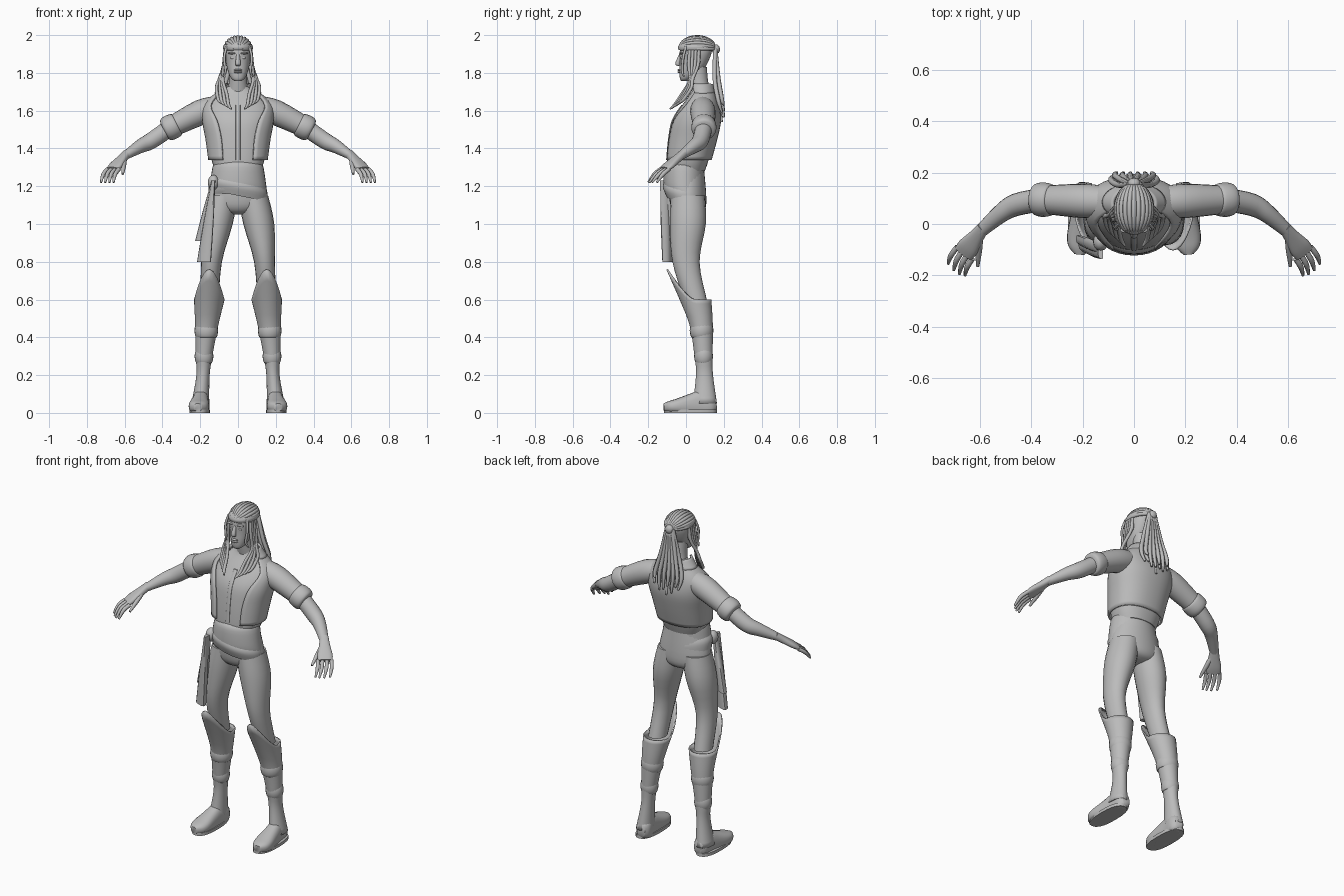
import bpy, bmesh
from math import sin, cos, pi, radians
from mathutils import Vector

old = bpy.data.objects.get("Cube")
if old:
    bpy.data.objects.remove(old, do_unlink=True)

grey = bpy.data.materials.new("plain_grey")
grey.use_nodes = True
colour = (0.5, 0.5, 0.5, 1)
grey.diffuse_color = colour
grey.node_tree.nodes["Principled BSDF"].inputs["Base Color"].default_value = colour

UP = Vector((0, 0, 1))
SIDEWAYS = Vector((1, .2, .1))


def smooth_path(rows, steps):
    """Catmull-Rom interpolation of tuples."""
    out = []
    last = len(rows) - 1
    for i in range(last):
        before, start, end, after = (rows[min(max(i + k, 0), last)] for k in (-1, 0, 1, 2))
        for j in range(steps):
            t = j / steps
            out.append([b + t / 2 * (c - a + t * (2 * a - 5 * b + 4 * c - d + t * (3 * (b - c) + d - a)))
                        for a, b, c, d in zip(before, start, end, after)])
    return out + [list(rows[-1])]


def power(value, exponent):
    return abs(value) ** exponent * (1 if value >= 0 else -1)


def loft(name, rows, sides=20, steps=4, ref=None, square=2, thick=0, mirror=1, shape=None):
    """Skin rings of x, y, z, half width, half depth and front gap; ref turns them along the path."""
    rows = [tuple(row) + (row[3],) * (len(row) == 4) for row in rows]
    rows = smooth_path([row + (0,) * (len(row) == 5) for row in rows], steps)
    gap = any(row[5] for row in rows)
    bm = bmesh.new()
    rings = []
    for i, (x, y, z, width, depth, opening) in enumerate(rows):
        across, front = Vector((1, 0, 0)), Vector((0, -1, 0))
        if ref:
            tangent = Vector(rows[min(i + 1, len(rows) - 1)][:3]) - Vector(rows[max(i - 1, 0)][:3])
            across = tangent.cross(ref).normalized()
            front = across.cross(tangent).normalized()
        ring = []
        for k in range(sides + 1 if gap else sides):
            turn = opening + (2 * pi - 2 * opening) * k / sides
            p = Vector((x, y, z)) + across * (max(width, .001) * power(sin(turn), 2 / square)) \
                + front * (max(depth, .001) * power(cos(turn), 2 / square))
            if shape:
                p = shape(p, turn)
            ring.append(bm.verts.new((p.x * mirror, p.y, max(p.z, 0))))
        rings.append(ring)
    count = len(rings[0])
    for lower, upper in zip(rings, rings[1:]):
        for k in range(sides):
            m = (k + 1) % count
            bm.faces.new((lower[k], lower[m], upper[m], upper[k]))
    if not thick:
        bm.faces.new(rings[0])
        bm.faces.new(rings[-1])
    bmesh.ops.recalc_face_normals(bm, faces=bm.faces)
    mesh = bpy.data.meshes.new(name)
    bm.to_mesh(mesh)
    bm.free()
    ob = bpy.data.objects.new(name, mesh)
    bpy.context.collection.objects.link(ob)
    mesh.materials.append(grey)
    if thick:
        modifier = ob.modifiers.new("thickness", "SOLIDIFY")
        modifier.thickness = thick
        modifier.offset = 0
    bpy.ops.object.select_all(action="DESELECT")
    ob.select_set(True)
    bpy.context.view_layer.objects.active = ob
    bpy.ops.object.shade_smooth_by_angle(angle=radians(50))


def trunk(name, rows, **options):
    """Loft on the centre line from rings of y, z, half width, half depth and gap."""
    loft(name, [(0, *row) for row in rows], sides=32, **options)


def limb(name, points, radii, mirror, **options):
    """Loft along points; each radius is a number or a (width, depth) pair."""
    rows = [(*point, *(r if isinstance(r, tuple) else (r, r))) for point, r in zip(points, radii)]
    loft(name, rows, mirror=mirror, **options)


def lock(name, points, radius=.01, mirror=1):
    """Thin tube that narrows at its last point."""
    radii = [radius] * (len(points) - 1) + [radius / 2]
    limb(name, points, radii, mirror, sides=8, ref=SIDEWAYS)


def ball(name, centre, size, mirror=1):
    """Small ellipsoid."""
    x, y, z = centre
    a, b, c = size
    arcs = [pi * i / 8 for i in range(9)]
    loft(name, [(x, y, z + c * cos(t), a * sin(t), b * sin(t)) for t in arcs], sides=12, steps=1, mirror=mirror)


def boot_rim(p, turn):
    """Pull the front of the boot rim up into a forward point."""
    pull = max(0, cos(turn)) ** 2 * min(max(p.z * 10 - 5, 0), 1)
    return p + pull * Vector((0, -.07, .16))


def slant(p, turn):
    """Drop the left side of the sash fold."""
    return p - UP * p.x / 5


def swing(p, turn):
    """Turn a sash tail around the hip."""
    return Vector((p.x, p.y - (p.x + .17) * .4, p.z))


# Shirt, open vest from the same profile, collar, neck and hips
torso = [(.01, 1.34, .14, .11), (.03, 1.45, .155, .12), (.05, 1.55, .172, .12),
         (.07, 1.63, .165, .09), (.085, 1.7, .09, .055)]
trunk("shirt", [(0, 1.28, .12, .1), *torso, (.08, 1.73, .05, .045)], square=2.3)
trunk("vest", [(y, z, a + .012, b + .01, gap) for (y, z, a, b), gap in zip(torso, (.5, .5, .6, .9, 1.1))],
      square=2.3, thick=.012)
trunk("vest_collar", [(.085, 1.69, .12, .07, 1), (.08, 1.74, .08, .06, .8)], thick=.012)
trunk("shirt_placket", [(y - b, z, .012, .005) for y, z, a, b in torso[:4]])
trunk("neck", [(.085, 1.68, .06, .05), (.07, 1.75, .048, .048), (.06, 1.83, .047, .05)])
trunk("hips", [(0, 1.3, .12, .095), (.01, 1.13, .16, .098), (.015, 1.07, .12, .08), (.015, 1.05, .03, .04)])

# Waist sash, its wrapped fold and knotted tails
trunk("waist_sash", [(0, 1.33, .12, .1), (-.01, 1.3, .135, .106), (-.01, 1.2, .15, .108), (0, 1.16, .155, .1)])
trunk("sash_fold", [(-.01, 1.24, .13, .1), (-.01, 1.2, .155, .113), (0, 1.15, .155, .105)], shape=slant)
ball("sash_knot", (-.13, -.07, 1.22), (.03, .035, .04))
for tag, bottom, spread, y in (("short", .91, -.19, -.08), ("long", .8, -.18, -.1)):
    top = Vector((-.13, y, 1.23))
    drop = Vector((spread, y, bottom)) - top
    limb("sash_tail_" + tag, [top + drop * t for t in (0, .5, 1)],
         [(.01, .02), (.026, .024), (.037, .022)], 1, square=3, sides=12, shape=swing)

arm = [Vector(p) for p in ((.1, .085, 1.62), (.2, .09, 1.59), (.36, .095, 1.51), (.46, .075, 1.44),
                           (.52, .04, 1.41), (.6, -.03, 1.36))]
leg = [Vector(p) for p in ((.08, .01, 1.15), (.11, .01, 1), (.14, 0, .8), (.152, .05, .6), (.165, .08, .47),
                           (.18, .093, .3), (.185, .098, .2), (.2, .1, .05))]

for mirror, tag in ((1, "left_"), (-1, "right_")):
    # Trousers and tall boots
    limb(tag + "trouser_leg", leg[:4], [(.08, .09), (.082, .095), (.055, .072), (.05, .06)], mirror)
    limb(tag + "boot_shaft", leg[3:], [(.077, .08), .058, (.04, .044), (.031, .041), (.043, .06)], mirror,
         sides=32, thick=.008, shape=boot_rim)
    for label, t, radius in (("upper", .2, .06), ("lower", 1, .047)):
        middle = leg[4].lerp(leg[5], t)
        limb(tag + label + "_boot_strap", [middle + UP * k * .035 for k in (1, .8, 0, -.8, -1)],
             [radius - .01 * k for k in (1, .5, 0, .5, 1)], mirror, steps=2, thick=.006)
    heel, toe = Vector((.19, .16, .05)), Vector((.213, -.118, .03))
    limb(tag + "foot", [heel.lerp(toe, t) for t in (0, .1, .3, .5, .75, .9, 1)],
         [(.025, .035), (.042, .06), (.043, .075), (.048, .06), (.054, .04), (.045, .03), .02],
         mirror, ref=UP, square=2.5)
    limb(tag + "boot_sole", [(.203, .023, 0), (.203, .023, .018)], [(.055, .14)] * 2, mirror, steps=1, square=2.5)

    # Arms with rolled sleeves
    limb(tag + "sleeve", arm[:3], [.06, .067, .054], mirror, ref=UP)
    limb(tag + "rolled_cuff", [arm[1].lerp(arm[2], t) for t in (.75, .8, 1, 1.15, 1.2)],
         [.05, .063, .067, .06, .04], mirror, ref=UP)
    limb(tag + "forearm", arm[2:], [.045, .044, .036, (.025, .021)], mirror, ref=UP)

    # Hands with fanned fingers
    wrist, knuckles = arm[-1], Vector((.665, -.115, 1.29))
    limb(tag + "palm", [wrist.lerp(knuckles, t) for t in (-.2, .2, .7, 1)],
         [(.024, .021), (.03, .02), (.042, .018), (.04, .013)], mirror, ref=UP, square=2.5)
    for i in range(4):
        base = knuckles + Vector((.025 - .02 * i, .025 - .015 * i, 0))
        tip = Vector((.725 - .022 * i, -.2 + .005 * (3 - i) ** 2, 1.22))
        bend = Vector((.006, 0, .008))
        lock(tag + "finger", (base, base.lerp(tip, .5) + bend, tip), .011, mirror)
    lock(tag + "thumb", (wrist, (.605, -.1, 1.31), (.61, -.165, 1.265)), .013, mirror)

    # Face features
    ball(tag + "eye", (.027, -.022, 1.88), (.013, .008, .007), mirror)
    ball(tag + "brow", (.03, -.024, 1.904), (.024, .012, .006), mirror)
    ball(tag + "ear", (.068, .06, 1.87), (.01, .018, .032), mirror)

    # Loose locks framing the face and falling on the chest
    for i in range(4):
        shift = Vector((.018, .016, .01)) * i
        end = Vector((.034, -.085, 1.61)) + shift
        lock(tag + "front_lock", (Vector((.068, .02 + shift.y, 1.92)), Vector((.076, .015 + shift.y, 1.84)),
             Vector((.08, .02, 1.76)) + shift / 3, end + Vector((.026, .065, .08)),
             end + Vector((.016, .025, .02)), end), .009, mirror)
    lock(tag + "temple_lock", ((.06, 0, 1.94), (.073, -.015, 1.88), (.066, -.02, 1.81), (.08, -.01, 1.78)),
         .007, mirror)

# Head
trunk("head", [(-.008, 1.757, .018, .017), (0, 1.77, .035, .032), (.02, 1.8, .05, .055), (.04, 1.85, .062, .073),
               (.054, 1.93, .068, .084), (.055, 1.985, .03, .04)], square=2.2)
trunk("nose", [(-.028, 1.9, .008, .008), (-.044, 1.85, .014, .013), (-.036, 1.837, .01, .008)])
for label, z in (("upper_lip", 1.815), ("lower_lip", 1.804)):
    ball(label, (0, -.034, z), (.022, .011, .006))

# Headband and locks swept back over the scalp
trunk("headband", [(.055, 1.922, .071, .09), (.055, 1.935, .076, .094), (.055, 1.95, .07, .088)], thick=.006)
for i in range(13):
    tilt = radians(15 * i - 90)
    sweep = [.3 + .34 * k for k in range(9)]
    lock("scalp_lock", [(.069 * sin(t) * sin(tilt), .06 - .092 * cos(t), 1.928 + .062 * sin(t) * cos(tilt))
                        for t in sweep])

# Ponytail of long locks
ball("ponytail_knot", (0, .158, 1.925), (.026, .022, .026))
for i in range(13):
    fan = (i - 6) / 6
    back = .02 * (i % 2)
    low = 1.54 + .05 * abs(fan) + .025 * (i % 3)
    lock("ponytail_lock", ((.02 * fan, .155, 1.93), (.06 * fan, .152 + back, 1.77),
                           (.09 * fan, .17 + back, 1.66), (.08 * fan, .19 + back / 2, low)), .0115)
